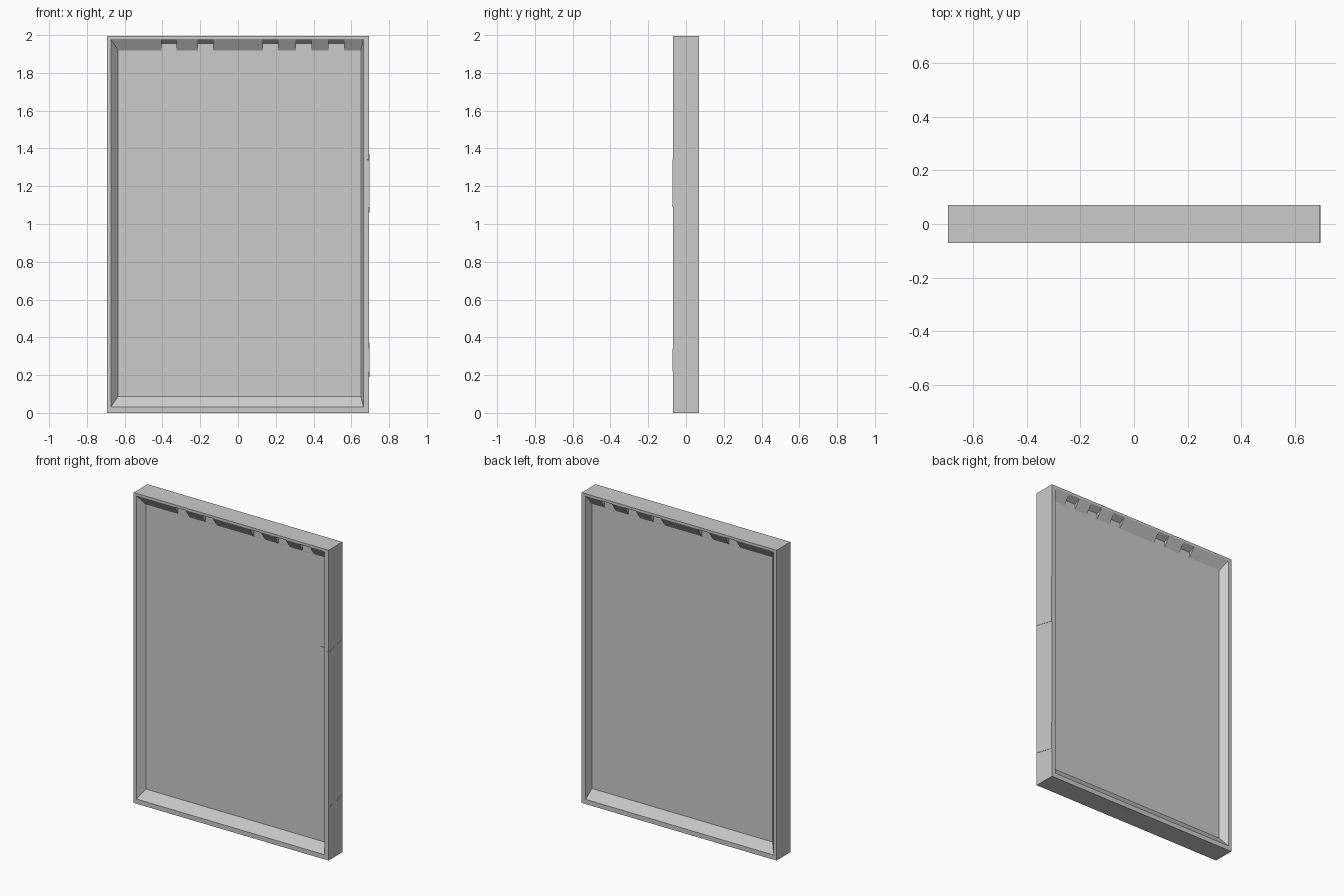
import bpy, bmesh

if "Cube" in bpy.data.objects:
    bpy.data.objects.remove(bpy.data.objects["Cube"])

W, D, H = 0.693, 0.07, 1.995      # half width, half depth, height
DEPTH = 0.042                      # recess depth on each side


def finish(name, bm):
    bmesh.ops.recalc_face_normals(bm, faces=bm.faces[:])
    me = bpy.data.meshes.new(name)
    bm.to_mesh(me)
    bm.free()
    ob = bpy.data.objects.new(name, me)
    bpy.context.collection.objects.link(ob)
    return ob


def prism_x(name, x0, x1, yz):
    bm = bmesh.new()
    a = [bm.verts.new((x0, y, z)) for y, z in yz]
    b = [bm.verts.new((x1, y, z)) for y, z in yz]
    bm.faces.new(a)
    bm.faces.new(b[::-1])
    for i in range(len(yz)):
        j = (i + 1) % len(yz)
        bm.faces.new((a[i], a[j], b[j], b[i]))
    return finish(name, bm)


# Case body: outer shell, narrow rim, and sloped walls down to a central panel
bm = bmesh.new()


def ring(x0, x1, z0, z1, y):
    return [bm.verts.new(p) for p in ((x0, y, z0), (x1, y, z0), (x1, y, z1), (x0, y, z1))]


def bridge(a, b):
    for i in range(4):
        j = (i + 1) % 4
        bm.faces.new((a[i], a[j], b[j], b[i]))


outer = {}
for s in (-1, 1):
    outer[s] = ring(-W, W, 0.0, H, s * D)
    lip = ring(-0.673, 0.664, 0.03, 1.98, s * D)
    floor = ring(-0.635, 0.65, 0.088, 1.918, s * (D - DEPTH))
    bridge(outer[s], lip)
    bridge(lip, floor)
    bm.faces.new(floor)
bridge(outer[-1], outer[1])
case = finish("case_body", bm)

# Notches along the sloped top wall, on both faces
yp = D - DEPTH
for x in (-0.365, -0.172, 0.172, 0.348, 0.52):
    for s in (-1, 1):
        cut = prism_x("notch_cutter", x - 0.04, x + 0.04,
                      [(s * (yp + 0.0005), 1.90), (s * (yp + 0.0005), 1.955),
                       (s * (D + 0.001), 1.979), (s * (D + 0.001), 1.90)])
        cut.hide_render = True
        m = case.modifiers.new("notch", 'BOOLEAN')
        m.operation = 'DIFFERENCE'
        m.solver = 'EXACT'
        m.object = cut
        bpy.context.view_layer.objects.active = case
        bpy.ops.object.modifier_apply(modifier=m.name)
        bpy.data.objects.remove(cut)

# Small latch plate on the right of the front panel
prism_x("latch_plate", 0.61, 0.655, [(-yp - 0.004, 1.09), (-yp - 0.004, 1.34),
                                    (-yp + 0.004, 1.34), (-yp + 0.004, 1.09)])

# Thin seam strips: clasps on the right outer edge
for z0, z1 in ((0.22, 0.34), (1.09, 1.34)):
    prism_x("edge_clasp", W - 0.01, W + 0.002,
            [(-D - 0.001, z0), (-D - 0.001, z1), (D, z1 + 0.03), (D, z0 - 0.03)])
